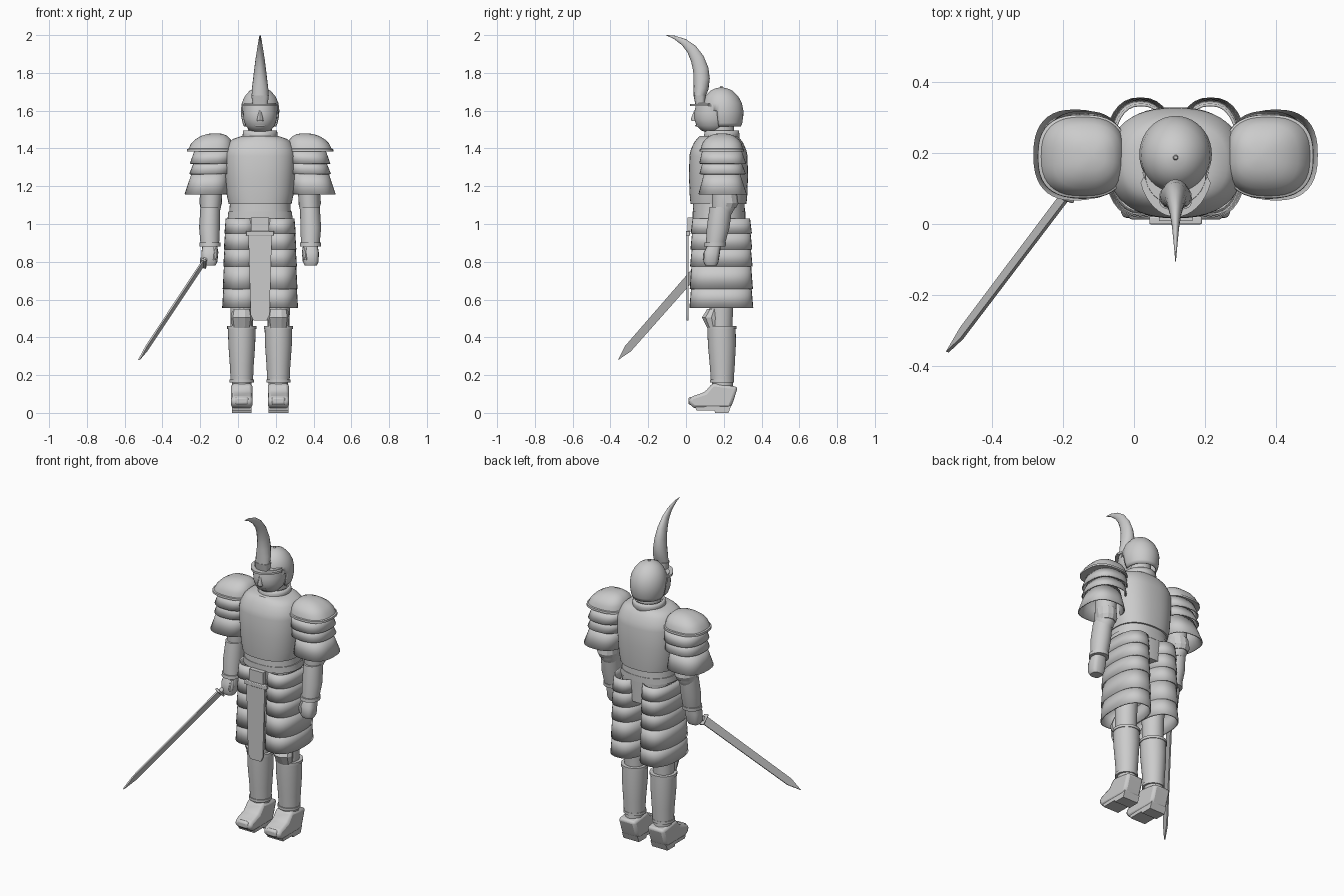
import bpy, bmesh
from math import cos, sin, pi, copysign, radians
from mathutils import Vector

if "Cube" in bpy.data.objects:
    bpy.data.objects.remove(bpy.data.objects["Cube"])

CX = 0.117  # body centre line
GREY = (0.6, 0.6, 0.6, 1)
steel = bpy.data.materials.new("plain_grey")
steel.use_nodes = True
steel.diffuse_color = GREY
steel.node_tree.nodes["Principled BSDF"].inputs["Base Color"].default_value = GREY


def finish(name, bm, angle=35, shell=0, bevel=0):
    bmesh.ops.recalc_face_normals(bm, faces=bm.faces)
    mesh = bpy.data.meshes.new(name)
    bm.to_mesh(mesh)
    bm.free()
    mesh.materials.append(steel)
    ob = bpy.data.objects.new(name, mesh)
    bpy.context.collection.objects.link(ob)
    if shell:
        mod = ob.modifiers.new("thickness", "SOLIDIFY")
        mod.thickness, mod.offset = shell, -1
    if bevel:
        mod = ob.modifiers.new("bevel", "BEVEL")
        mod.width, mod.segments = bevel, 2
    bpy.ops.object.select_all(action="DESELECT")
    ob.select_set(True)
    bpy.context.view_layer.objects.active = ob
    bpy.ops.object.shade_smooth_by_angle(angle=radians(angle))
    return ob


def stack(rings, n=2.0, sides=32, caps=True):
    """Skin horizontal rings given as (x, y, z, rx, ry)."""
    bm = bmesh.new()
    loops = []
    for x, y, z, rx, ry in rings:
        loop = []
        for i in range(sides):
            a = 2 * pi * i / sides
            c, s = cos(a), sin(a)
            loop.append(bm.verts.new((x + rx * copysign(abs(c) ** (2 / n), c),
                                      y + ry * copysign(abs(s) ** (2 / n), s), z)))
        loops.append(loop)
    for lo, hi in zip(loops, loops[1:]):
        for i in range(sides):
            j = (i + 1) % sides
            bm.faces.new((lo[i], lo[j], hi[j], hi[i]))
    if caps:
        bm.faces.new(loops[0][::-1])
        bm.faces.new(loops[-1])
    return bm


def plate(name, outline, origin, u, v, depth, bevel=0):
    """Extrude a flat outline lying in the u, v plane, centred in depth."""
    u, v = Vector(u), Vector(v)
    w = u.cross(v).normalized() * depth
    bm = bmesh.new()
    face = bm.faces.new([bm.verts.new(Vector(origin) + u * a + v * b - w / 2) for a, b in outline])
    new = bmesh.ops.extrude_face_region(bm, geom=[face])["geom"]
    bmesh.ops.translate(bm, vec=w, verts=[e for e in new if isinstance(e, bmesh.types.BMVert)])
    return finish(name, bm, bevel=bevel)


def rect(w, lo, hi):
    return [(-w, lo), (w, lo), (w, hi), (-w, hi)]


X, Y, Z = (1, 0, 0), (0, 1, 0), (0, 0, 1)

# Torso
finish("cuirass", stack([(CX, .172, z, rx, ry) for z, rx, ry in (
    (1.105, .166, .148), (1.16, .178, .153), (1.25, .185, .156), (1.36, .19, .154),
    (1.39, .185, .148), (1.43, .165, .13), (1.45, .145, .115), (1.465, .1, .1))], 2.4, 48), 40)
finish("waist_band", stack([(CX, .174, 1.06, .163, .138), (CX, .174, 1.11, .16, .136)], 2.3, 48))
finish("belt", stack([(CX, .174, 1.03, .172, .14), (CX, .174, 1.066, .168, .14)], 2.3, 48))
finish("pelvis", stack([(CX, .18, .9, .15, .13), (CX, .178, 1.04, .165, .135)], 2.3))
finish("collar", stack([(CX, .185, 1.44, .095, .1), (CX, .19, 1.475, .092, .093),
                        (CX, .19, 1.495, .09, .09)], caps=False), shell=.012)
finish("neck", stack([(CX, .19, 1.42, .068, .07), (CX, .185, 1.58, .06, .065)]))

# Head: face, nose and mouth
finish("face", stack([(CX, .14, z, rx, ry) for z, rx, ry in (
    (1.485, .03, .03), (1.495, .055, .06), (1.52, .077, .085), (1.555, .088, .096),
    (1.59, .09, .097), (1.64, .085, .085))]), 50)
finish("nose", stack([(CX, .05, 1.545, .018, .02), (CX, .045, 1.555, .016, .02), (CX, .055, 1.6, .008, .012)], 2, 12))
finish("mouth", stack([(CX, .064, 1.515, .03, .012), (CX, .062, 1.525, .034, .014)], 2, 16))

# Helmet dome, open at the face
dome = stack([(CX, y, z, rx, ry) for y, z, rx, ry in (
    (.2, 1.515, .085, .09), (.2, 1.535, .093, .098), (.198, 1.57, .1, .105), (.196, 1.6, .102, .108),
    (.193, 1.64, .097, .103), (.19, 1.675, .082, .087), (.188, 1.705, .056, .06),
    (.187, 1.718, .03, .032), (.187, 1.723, .006, .006))], 2, 40, caps=False)
bmesh.ops.delete(dome, geom=[f for f in dome.faces if f.calc_center_median().z < 1.6
                             and f.calc_center_median().y < .17], context="FACES")
top = [e for e in dome.edges if e.is_boundary and e.verts[0].co.z > 1.72]
bmesh.ops.holes_fill(dome, edges=top)
finish("helmet", dome, 50, shell=.008)
finish("helmet_knob", stack([(CX, .187, 1.715, .01, .01), (CX, .187, 1.73, .005, .005)], 2, 12))

# Crescent brow visor
arc = [radians(200 + 140 * i / 16) for i in range(17)]
crescent = [(.105 * cos(a), .145 * sin(a)) for a in arc] + [(.095 * cos(a), .09 * sin(a)) for a in reversed(arc)]
plate("visor", crescent, (CX, .165, 1.63), X, Y, .012)
plate("brow_band", [(.1 * cos(a), .113 * sin(a)) for a in arc], (CX, .185, 1.612), X, Y, .025)

# Horn crest sweeping forward
horn = [(.07, 1.67, .045, .03), (.08, 1.72, .043, .04), (.083, 1.77, .037, .043), (.078, 1.82, .031, .041),
        (.06, 1.875, .024, .036), (.03, 1.925, .016, .028), (-.01, 1.962, .01, .019),
        (-.06, 1.988, .005, .009), (-.105, 2.0, .001, .001)]
bm = bmesh.new()
loops = []
for k, (y, z, rx, rd) in enumerate(horn):
    a, b = horn[max(k - 1, 0)], horn[min(k + 1, len(horn) - 1)]
    t = Vector((0, b[0] - a[0], b[1] - a[1])).normalized()
    side = Vector((0, t.z, -t.y))
    loops.append([bm.verts.new(Vector((CX + rx * cos(2 * pi * i / 16), y, z)) + side * rd * sin(2 * pi * i / 16))
                  for i in range(16)])
for lo, hi in zip(loops, loops[1:]):
    for i in range(16):
        bm.faces.new((lo[i], lo[i - 1], hi[i - 1], hi[i]))
bm.faces.new(loops[0])
bm.faces.new(loops[-1])
finish("horn_crest", bm, 60)
finish("horn_socket", stack([(CX, .075, 1.63, .04, .025), (CX, .072, 1.68, .046, .032)], 3, 24))

# Front tabard hanging from the belt
plate("tabard", [(-.035, .49), (.035, .49), (.05, .52), (.062, .94), (-.062, .94), (-.05, .52)],
      (CX, .008, 0), X, Z, .012)
plate("tabard_bar", rect(.074, .938, .963), (CX, .01, 0), X, Z, .022, .004)
plate("tabard_tab", rect(.047, .96, 1.035), (CX, .022, 0), X, Z, .028)

for s, side in ((-1, "right"), (1, "left")):
    def at(off):
        return CX + s * off

    # Skirt tiers, one tube per leg
    tiers = [(1.03, .95), (.965, .865), (.88, .775), (.785, .655), (.67, .555)]
    for i, (hi, lo) in enumerate(tiers):
        g = i * .003
        rings = [(at(.097), .187, hi, .085 + g, .152 + g * .6), (at(.099), .187, lo, .09 + g, .162 + g * .6)]
        finish(f"{side}_skirt_tier_{i + 1}", stack(rings, 2.4, 32, caps=False), shell=.008)

    # Shoulder dome and flared plates
    finish(f"{side}_shoulder_dome", stack([(at(o), .19, z, rx, ry) for o, z, rx, ry in (
        (.262, 1.385, .126, .118), (.262, 1.397, .125, .117), (.26, 1.4, .118, .111), (.256, 1.425, .11, .105),
        (.25, 1.447, .095, .09), (.243, 1.466, .07, .066), (.238, 1.477, .04, .038),
        (.236, 1.48, .01, .01))], 2.6, 40))
    for i, (hi, lo, o, r0, r1) in enumerate((
            (1.39, 1.32, .258, .104, .114), (1.335, 1.265, .262, .1, .113), (1.285, 1.158, .282, .09, .118))):
        rings = [(at(o - .015), .19, hi, r0, r0), (at(o), .194, lo, r1, r1 + .01)]
        finish(f"{side}_shoulder_plate_{i + 1}", stack(rings, 2.5, 40, caps=False), shell=.007)

    # Arm
    finish(f"{side}_upper_arm", stack([(at(.245), .2, 1.4, .06, .06), (at(.255), .2, 1.2, .058, .064),
                                       (at(.262), .2, 1.09, .055, .062), (at(.262), .19, 1.05, .045, .05)]))
    finish(f"{side}_elbow_cup", stack([(at(.262), .21, 1.085, .052, .055), (at(.262), .215, 1.11, .06, .062),
                                       (at(.26), .208, 1.16, .058, .062)], 2, 12), 20)
    finish(f"{side}_forearm", stack([(at(.266), .155, .89, .049, .05), (at(.268), .17, .98, .055, .06),
                                     (at(.264), .185, 1.09, .052, .06)]))
    finish(f"{side}_cuff", stack([(at(.266), .153, .882, .056, .057), (at(.266), .155, .902, .056, .057)]))
    finish(f"{side}_hand", stack([(at(.268), .132, .78, .032, .03), (at(.268), .132, .8, .042, .04),
                                  (at(.266), .137, .85, .045, .043), (at(.266), .15, .89, .038, .035)], 3, 16))
    finish(f"{side}_thumb", stack([(at(.24), .1, .81, .01, .012), (at(.235), .105, .84, .013, .016),
                                   (at(.24), .12, .875, .012, .014)], 2, 10))

    # Leg
    finish(f"{side}_thigh", stack([(at(.097), .187, .44, .058, .058), (at(.097), .187, .6, .062, .064),
                                   (at(.09), .185, .92, .075, .09)]))
    finish(f"{side}_knee_cop", stack([(at(.097), .145, .45, .05, .035), (at(.097), .135, .505, .058, .053),
                                      (at(.097), .15, .55, .05, .04)], 2, 10), 20)
    finish(f"{side}_greave", stack([(at(.097), .192, .165, .059, .06), (at(.097), .192, .25, .063, .066),
                                    (at(.097), .19, .36, .071, .074), (at(.097), .188, .455, .073, .075)]))
    for part, z, r in (("top", .45, .077), ("bottom", .168, .064)):
        finish(f"{side}_greave_{part}_rim", stack([(at(.097), .19, z - .006, r, r), (at(.097), .19, z + .01, r, r)]))

    # Boot
    finish(f"{side}_ankle", stack([(at(.097), .195, .1, .05, .055), (at(.097), .192, .18, .052, .055)]))
    boot = [(.04, .025), (.012, .055), (.025, .085), (.1, .11), (.14, .158), (.275, .138), (.25, .06), (.235, .025)]
    plate(f"{side}_boot", boot, (at(.097), 0, 0), Y, Z, .112, .016)
    sole = [(.05, .03), (.055, .012), (.15, .012), (.155, 0), (.225, 0), (.24, .04)]
    plate(f"{side}_sole", sole, (at(.097), 0, 0), Y, Z, .105)
    plate(f"{side}_toe_cap", rect(.036, .042, .085), (at(.097), .032, 0), X, Z, .04, .012)

# Sword held in the right hand
tip, grip = Vector((-.525, -.36, .28)), Vector((-.15, .136, .845))
axis = (grip - tip).normalized()
across = axis.cross(Vector(X)).normalized()
length = (grip - tip).length
plate("sword_blade", [(0, 0), (.09, -.021), (length - .08, -.024), (length - .08, .024), (.09, .021)],
      tip, axis, across, .009)
plate("sword_guard", [(-.006, -.034), (.006, -.034), (.006, .034), (-.006, .034)],
      tip + axis * (length - .078), axis, across, .035, .004)
plate("sword_grip", [(-.08, -.014), (.01, -.014), (.01, .014), (-.08, .014)], grip, axis, across, .026, .007)
